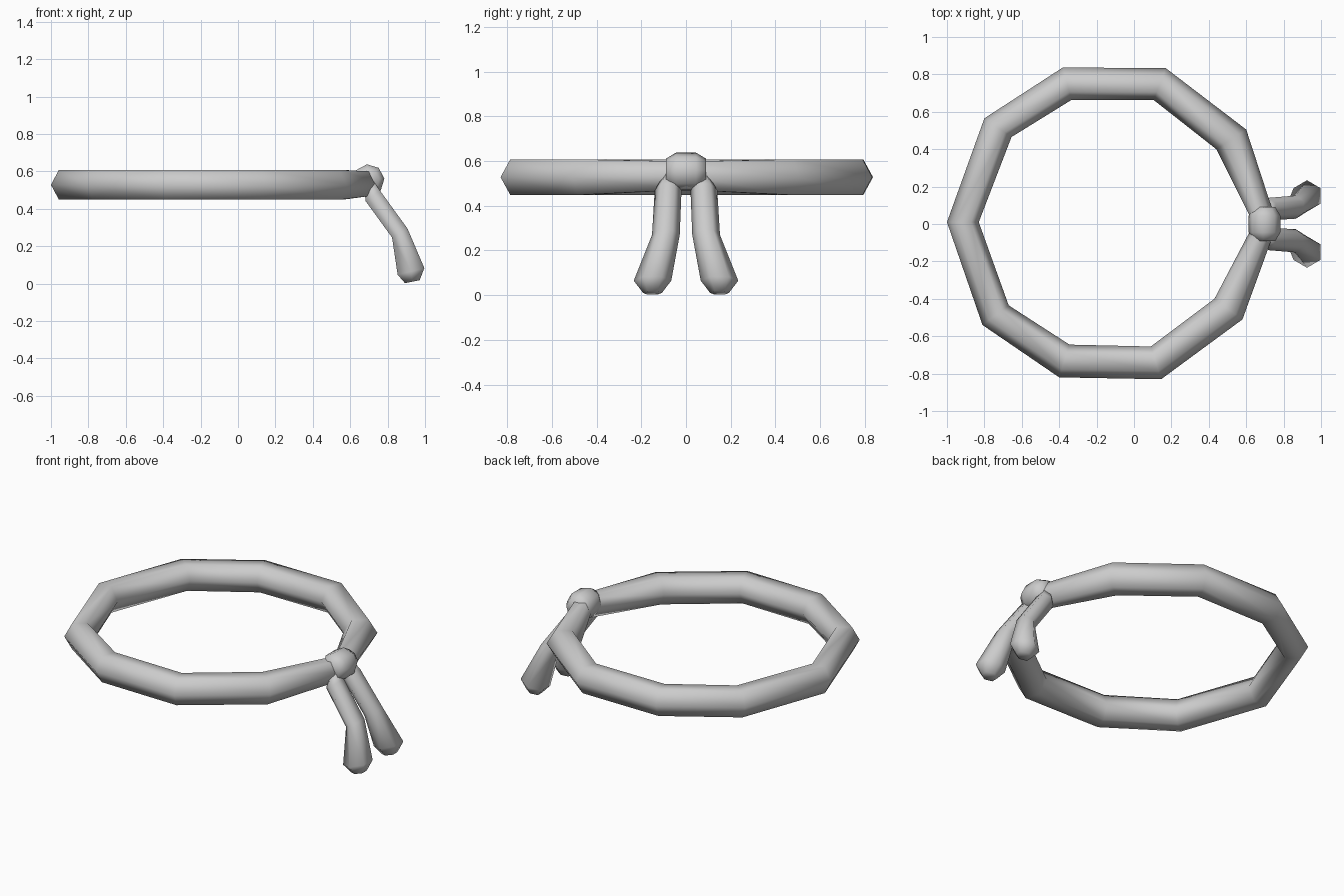
import bpy, bmesh
from math import sin, cos, pi
from mathutils import Vector as V

if "Cube" in bpy.data.objects:
    bpy.data.objects.remove(bpy.data.objects["Cube"])


def loft(name, sections, sides=6, closed=False, turn=0.0, mirror=False):
    """Skin elliptical sections given as (centre, half-axis u, half-axis v)."""
    bm = bmesh.new()
    loops = []
    for c, u, v in sections:
        angs = [turn + 2 * pi * i / sides for i in range(sides)]
        loops.append([bm.verts.new(c + u * cos(a) + v * sin(a)) for a in angs])
    pairs = list(zip(loops, loops[1:]))
    if closed:
        pairs.append((loops[-1], loops[0]))
    for a, b in pairs:
        for i in range(sides):
            j = (i + 1) % sides
            bm.faces.new((a[i], a[j], b[j], b[i]))
    if not closed:
        bm.faces.new(loops[0])
        bm.faces.new(loops[-1])
    if mirror:
        g = bmesh.ops.duplicate(bm, geom=bm.verts[:] + bm.edges[:] + bm.faces[:])
        for e in g["geom"]:
            if isinstance(e, bmesh.types.BMVert):
                e.co.y *= -1
    bmesh.ops.recalc_face_normals(bm, faces=bm.faces[:])
    for f in bm.faces:
        f.smooth = True
    me = bpy.data.meshes.new(name)
    bm.to_mesh(me)
    bm.free()
    ob = bpy.data.objects.new(name, me)
    bpy.context.collection.objects.link(ob)
    return ob


# Headband: ten-sided loop, outer xy / inner xy at each corner
corners = [
    (-1.0, 0.01, -0.83, 0.01), (-0.80, 0.565, -0.655, 0.465),
    (-0.38, 0.837, -0.335, 0.663), (0.17, 0.833, 0.105, 0.663),
    (0.60, 0.505, 0.44, 0.40), (0.765, 0.0, 0.64, 0.0),
    (0.58, -0.51, 0.43, -0.40), (0.145, -0.83, 0.09, -0.655),
    (-0.40, -0.82, -0.345, -0.645), (-0.81, -0.54, -0.67, -0.435)]
band = []
for k, (ox, oy, ix, iy) in enumerate(corners):
    z, h = (0.535, 0.073) if k == 5 else (0.528, 0.092)
    o, i = V((ox, oy, z)), V((ix, iy, z))
    band.append(((o + i) / 2, (o - i) / 2, V((0, 0, h))))
loft("headband", band, closed=True)

# Knot: faceted ball with its axis along y
knot = [(V((0.698, y, 0.553)), V((r, 0, 0)), V((0, 0, r)))
        for y, r in ((-0.09, 0.058), (-0.045, 0.085), (0.045, 0.085), (0.09, 0.058))]
loft("knot", knot, sides=8, turn=0.1)

# Two hanging tails: centre, half width, half depth, depth direction
tail = [
    ((0.70, 0.07, 0.53), 0.035, 0.035, (0.8, 0, 0.6)),
    ((0.72, 0.08, 0.47), 0.060, 0.055, (0.8, 0, 0.6)),
    ((0.865, 0.09, 0.27), 0.062, 0.055, (0.87, 0, 0.5)),
    ((0.925, 0.15, 0.065), 0.084, 0.085, (0.97, 0, 0.24)),
    ((0.932, 0.15, 0.010), 0.042, 0.046, (0.98, 0, 0.2))]
loft("tie_tails", [(V(c), V((0, a, 0)), V(d).normalized() * b)
                   for c, a, b, d in tail], mirror=True)
